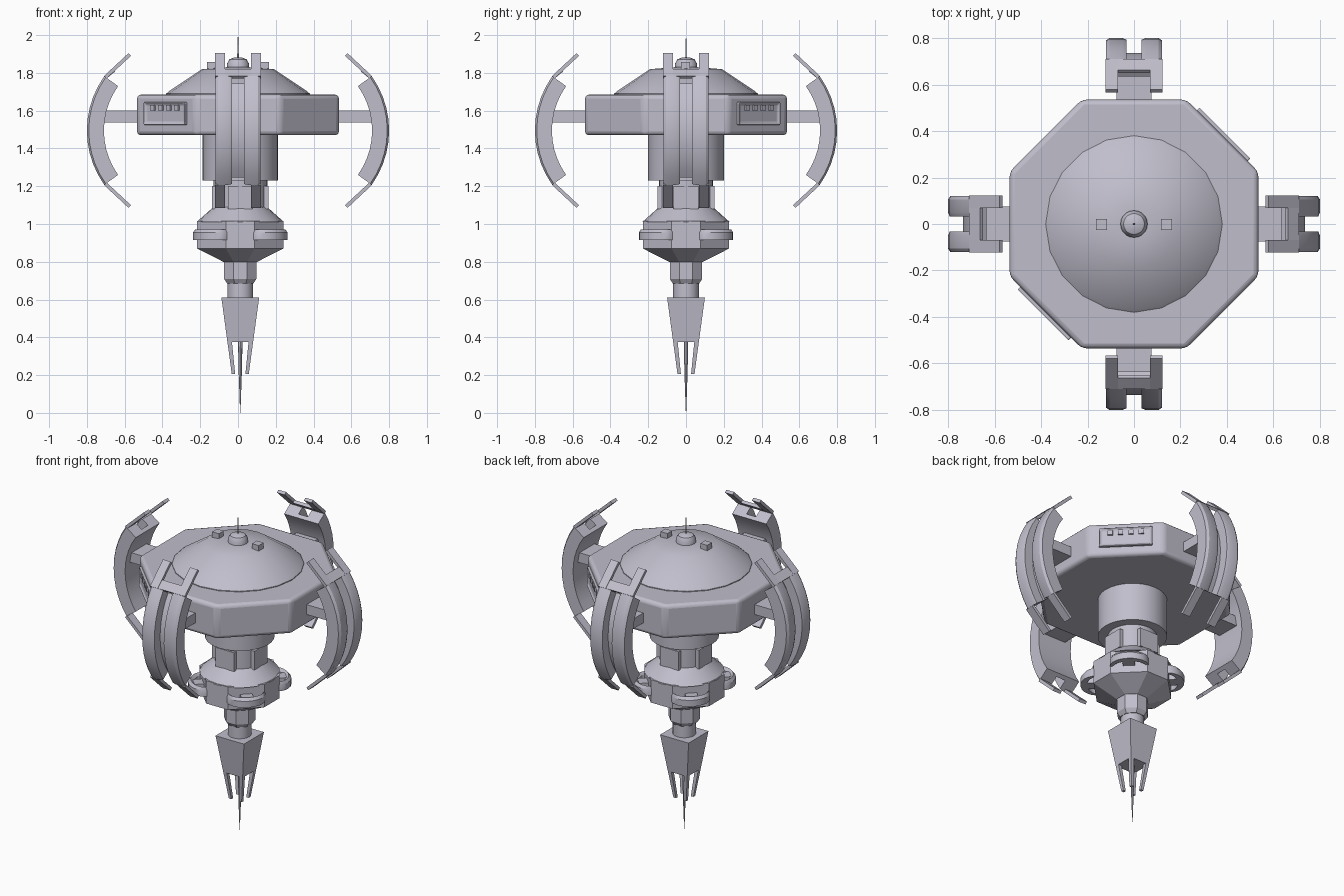
import bpy
import bmesh
from math import sin, cos, pi, radians
from mathutils import Matrix, Vector

if "Cube" in bpy.data.objects:
    bpy.data.objects.remove(bpy.data.objects["Cube"])

GREY = (0.53, 0.515, 0.60, 1)
metal = bpy.data.materials.new("lilac_grey_metal")
metal.use_nodes = True
metal.diffuse_color = GREY
metal.node_tree.nodes["Principled BSDF"].inputs["Base Color"].default_value = GREY

AXIS_X = 0.012   # the lower column hangs slightly off centre


def finish(name, bm, smooth=False, spin=0.0, centre=(0, 0), bevel=0.0):
    """Turn a bmesh into a named object, spun about z and moved to its centre."""
    place = Matrix.Translation((centre[0], centre[1], 0)) @ Matrix.Rotation(spin, 4, 'Z')
    bmesh.ops.transform(bm, matrix=place, verts=bm.verts)
    bmesh.ops.recalc_face_normals(bm, faces=bm.faces)
    mesh = bpy.data.meshes.new(name)
    bm.to_mesh(mesh)
    bm.free()
    mesh.materials.append(metal)
    obj = bpy.data.objects.new(name, mesh)
    bpy.context.collection.objects.link(obj)
    if bevel:
        mod = obj.modifiers.new("edge", 'BEVEL')
        mod.width, mod.segments = bevel, 3
    if smooth:
        bpy.ops.object.select_all(action='DESELECT')
        obj.select_set(True)
        bpy.context.view_layer.objects.active = obj
        bpy.ops.object.shade_smooth_by_angle(angle=radians(32))
    return obj


def loft(bm, rings, closed_ends=True):
    """Skin a list of rings that have the same number of points."""
    rows = [[bm.verts.new(p) for p in ring] for ring in rings]
    for a, b in zip(rows, rows[1:]):
        for i in range(len(a)):
            j = (i + 1) % len(a)
            bm.faces.new((a[i], a[j], b[j], b[i]))
    if closed_ends:
        bm.faces.new(rows[0])
        bm.faces.new(rows[-1])


def turned(name, profile, sides=32, centre=(AXIS_X, 0), smooth=True, spin=0.0):
    """Round part from (radius, height) pairs."""
    bm = bmesh.new()
    loft(bm, [[(r * cos(2 * pi * i / sides), r * sin(2 * pi * i / sides), z)
               for i in range(sides)] for r, z in profile])
    return finish(name, bm, smooth, spin, centre)


def octagon(half, flat, z):
    """Ring of an octagon with faces on the axes."""
    corners = [(half, -flat), (half, flat), (flat, half), (-flat, half)]
    return [(x, y, z) for x, y in corners + [(-x, -y) for x, y in corners]]


def add_box(bm, lo, hi):
    lo, hi = Vector(lo), Vector(hi)
    size = Matrix.Diagonal((*(hi - lo), 1))
    bmesh.ops.create_cube(bm, size=1, matrix=Matrix.Translation((lo + hi) / 2) @ size)


def box(name, lo, hi, **kw):
    bm = bmesh.new()
    add_box(bm, lo, hi)
    return finish(name, bm, **kw)


# Main hull and dome
bm = bmesh.new()
loft(bm, [octagon(0.535, 0.225, 1.47), octagon(0.535, 0.225, 1.685)])
finish("main_hull", bm, smooth=True, bevel=0.022)
turned("dome", [(0.38, 1.67), (0.38, 1.69), (0.365, 1.703), (0.19, 1.82), (0.06, 1.83)],
       sides=20, centre=(0, 0))
turned("dome_cap", [(0.058, 1.81), (0.058, 1.85), (0.045, 1.872), (0.02, 1.882)],
       sides=20, centre=(0, 0))
turned("antenna", [(0.005, 1.87), (0.001, 2.0)], sides=6, centre=(0, 0))
for side, label in ((-1, "right"), (1, "left")):
    box("roof_box_" + label, (side * 0.14 - 0.024, -0.026, 1.81),
        (side * 0.14 + 0.024, 0.022, 1.857))

# Framed bays on two opposite diagonal faces
for label, spin in (("back", pi / 4), ("front", pi * 5 / 4)):
    bm = bmesh.new()
    add_box(bm, (0.52, -0.155, 1.525), (0.556, 0.155, 1.645))
    bm.normal_update()
    outer = [f for f in bm.faces if f.normal.x > 0.9]
    bmesh.ops.inset_region(bm, faces=outer, thickness=0.022)
    bmesh.ops.translate(bm, vec=(-0.012, 0, 0), verts=outer[0].verts)
    finish("bay_frame_" + label, bm, smooth=True, spin=spin, bevel=0.006)
    bm = bmesh.new()
    for i in range(4):
        y = -0.09 + 0.06 * i
        add_box(bm, (0.53, y - 0.015, 1.6), (0.553, y + 0.015, 1.63))
    finish("bay_ribs_" + label, bm, spin=spin)

# Upper column
turned("upper_column", [(0.2, 1.23), (0.2, 1.48)])
turned("neck", [(0.143, 1.07), (0.143, 1.24)])
for i in range(4):
    box(f"neck_block_{i + 1}", (0.1, -0.066, 1.08), (0.15, 0.066, 1.2),
        spin=i * pi / 2, centre=(AXIS_X, 0))

# Lower hub
bm = bmesh.new()
loft(bm, [octagon(0.09, 0.037, 0.8), octagon(0.228, 0.076, 0.87), octagon(0.228, 0.076, 1.015)])
finish("hub", bm, centre=(AXIS_X, 0))
turned("hub_shoulder", [(0.232, 1.01), (0.14, 1.092)], sides=24)

# Crescent clamps around the hub
for i in range(4):
    spin = pi / 4 + i * pi / 2
    box(f"clamp_stem_{i + 1}", (0.18, -0.035, 0.915), (0.27, 0.035, 0.962),
        spin=spin, centre=(AXIS_X, 0))
    bm = bmesh.new()
    rings = []
    for k in range(13):
        a = -pi * 0.56 + pi * 1.12 * k / 12
        w = 0.008 + 0.03 * cos(a * 0.85)
        rings.append([(0.21 + (0.09 - d) * cos(a), (0.112 - d) * sin(a), z)
                      for d, z in ((0, 0.915), (0, 0.955), (w * 0.4, 0.972), (w, 0.955), (w, 0.915))])
    loft(bm, rings)
    finish(f"clamp_crescent_{i + 1}", bm, smooth=True, spin=spin, centre=(AXIS_X, 0))

# Lower necks
turned("lower_collar", [(0.075, 0.685), (0.093, 0.71), (0.093, 0.81)], sides=8,
       smooth=False, spin=pi / 8)
turned("lower_neck", [(0.068, 0.6), (0.068, 0.7)], sides=20)


# Tapered probe with four corner prongs and a needle
def square(half, z):
    return [(-half, -half, z), (half, -half, z), (half, half, z), (-half, half, z)]


bm = bmesh.new()
loft(bm, [square(0.1, 0.61), square(0.068, 0.375)])
for i in range(4):
    turn = Matrix.Rotation(i * pi / 2, 3, 'Z')
    loft(bm, [[turn @ Vector((x, y, z)) for x, y in ((a, a), (b, a), (b, b), (a, b))]
              for a, b, z in ((0.044, 0.068, 0.376), (0.027, 0.045, 0.205))])
finish("probe", bm, centre=(AXIS_X, 0))
turned("needle", [(0.012, 0.38), (0.008, 0.2), (0.001, 0.0)], sides=8)

# Curved arms: cross-section is (radius, sideways), grooved on the outside
half_section = [(0.405, 0.12), (0.485, 0.12), (0.495, 0.105), (0.495, 0.05),
                (0.488, 0.033), (0.43, 0.033)]
section = half_section + [(r, -t) for r, t in reversed(half_section)]
MID, PIVOT, SWEEP = 1.495, 0.305, radians(35.5)
for i, label in enumerate(("left", "back", "right", "front")):
    spin = i * pi / 2
    bm = bmesh.new()
    loft(bm, [[(PIVOT + r * cos(a), t, MID + r * sin(a)) for r, t in section]
              for a in [SWEEP * (k / 5 - 1) for k in range(11)]])
    finish(label + "_arm", bm, smooth=True, spin=spin)
    box(label + "_strut", (0.5, -0.075, 1.537), (0.72, 0.075, 1.6), spin=spin)

    # Thin fins leaning inward from both arm ends, with a bridge at the top
    bm = bmesh.new()

    def slab(t0, t1, length, up):
        start, run = Vector((0.7, 0, 0.28)), Vector((-0.125, 0, 0.125)) * length
        thick = Vector((0.009, 0, 0.009))
        path = (start - thick * 0.5, start + thick, start + run + thick * 0.5, start + run - thick)
        loft(bm, [[(p.x, t, MID + up * p.z) for p in path] for t in (t0, t1)])

    for up in (-1, 1):
        slab(0.068, 0.122, 1, up)
        slab(-0.122, -0.068, 1, up)
    slab(-0.07, 0.07, 0.33, 1)
    finish(label + "_arm_fins", bm, spin=spin)
